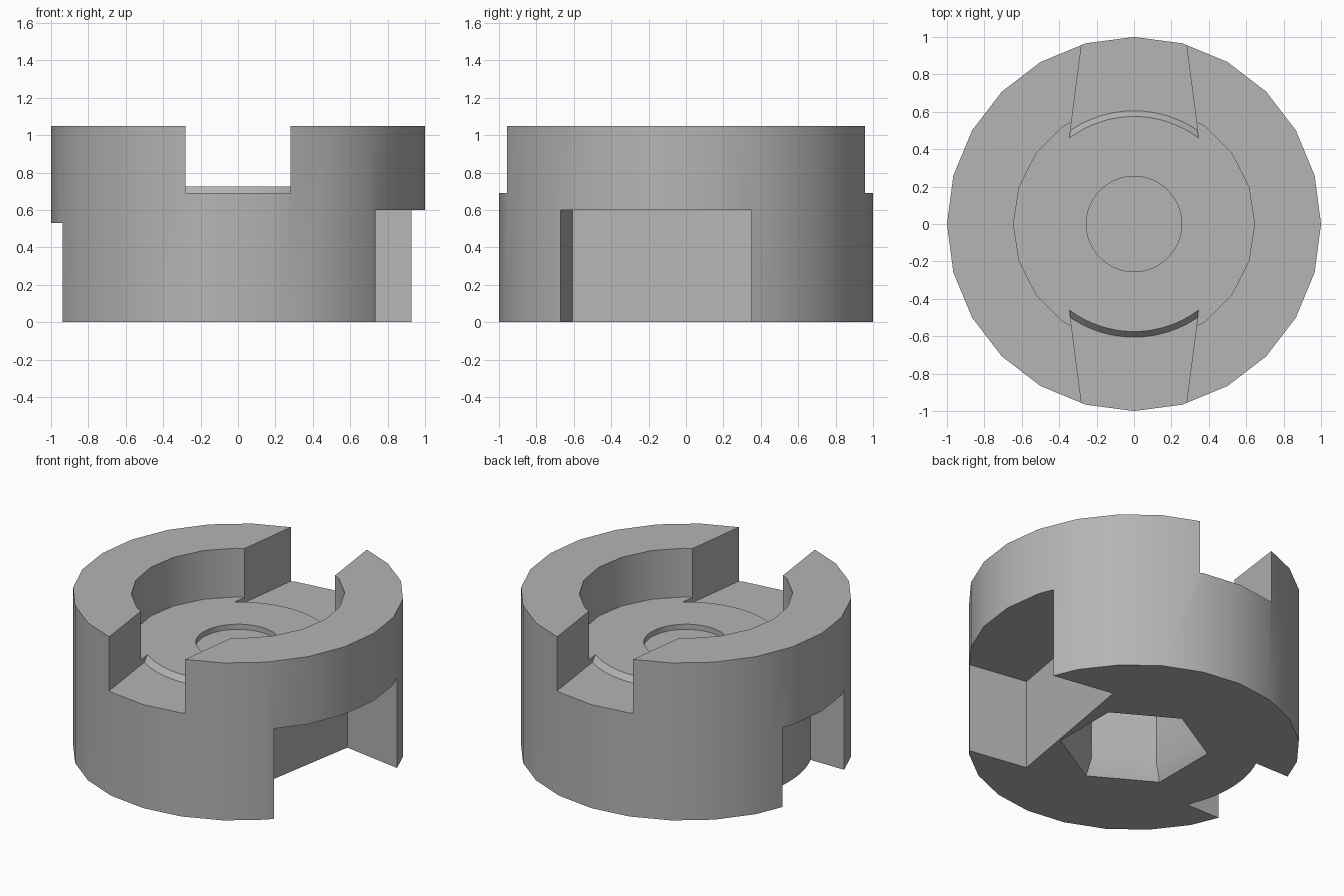
import bpy, bmesh
from math import sin, cos, asin, radians, pi

if "Cube" in bpy.data.objects:
    bpy.data.objects.remove(bpy.data.objects["Cube"], do_unlink=True)

grey = bpy.data.materials.new("plain grey")
grey.use_nodes = True
grey.diffuse_color = (0.46, 0.46, 0.46, 1)
grey.node_tree.nodes["Principled BSDF"].inputs["Base Color"].default_value = grey.diffuse_color


def ring(radius, sides, start=0.0):
    """Regular polygon, counter-clockwise."""
    return [(radius * cos(start + 2 * pi * i / sides),
             radius * sin(start + 2 * pi * i / sides)) for i in range(sides)]


def arc(radius, centre, half, steps=16):
    """Points on a circle from centre - half to centre + half."""
    return [(radius * cos(centre - half + 2 * half * i / steps),
             radius * sin(centre - half + 2 * half * i / steps)) for i in range(steps + 1)]


def loft(name, layers):
    """Closed solid through (height, outline) layers of equal point count."""
    bm = bmesh.new()
    loops = [[bm.verts.new((x, y, z)) for x, y in outline] for z, outline in layers]
    n = len(loops[0])
    bm.faces.new(loops[0][::-1])
    bm.faces.new(loops[-1])
    for low, high in zip(loops, loops[1:]):
        for i in range(n):
            j = (i + 1) % n
            bm.faces.new((low[i], low[j], high[j], high[i]))
    bmesh.ops.recalc_face_normals(bm, faces=bm.faces)
    mesh = bpy.data.meshes.new(name)
    bm.to_mesh(mesh)
    bm.free()
    obj = bpy.data.objects.new(name, mesh)
    bpy.context.collection.objects.link(obj)
    mesh.materials.append(grey)
    return obj


def prism(name, outline, bottom, top):
    return loft(name, [(bottom, outline), (top, outline)])


# Faceted round body
body = prism("body", ring(1, 24), 0, 1.05)

# Upper bore and shallow central recess
cutters = [
    prism("bore_cutter", ring(0.645, 20), 0.725, 1.3),
    prism("centre_recess_cutter", ring(0.255, 48), 0.69, 1.0),
]


# Front and back top slots, narrowing outwards, with a bevelled inner end
def slot_outline(radius, half_width, side):
    points = arc(radius, pi / 2, asin(half_width / radius))
    points += [(-0.262, 1.1), (0.262, 1.1)]
    return [(side * x, side * y) for x, y in points]


for label, side in (("back", 1), ("front", -1)):
    low, high = slot_outline(0.605, 0.34, side), slot_outline(0.575, 0.345, side)
    cutters.append(loft(label + "_slot_cutter", [(0.69, low), (0.725, high), (1.3, high)]))

# Skewed rectangular notch under the left side
skewed = [(0.34, -0.606), (1.327, -0.766), (1.502, 0.256), (0.515, 0.416)]
cutters.append(prism("left_notch_cutter", skewed, -0.2, 0.6))

# Curved-back notch under the right side
curved = arc(0.763, pi, asin(0.325 / 0.763)) + [(-1.2, -0.325), (-1.2, 0.325)]
cutters.append(prism("right_notch_cutter", curved, -0.2, 0.53))

# Hexagonal socket underneath with a flared mouth
mouth, socket = ring(0.45, 6, radians(30)), ring(0.4, 6, radians(30))
cutters.append(loft("hex_socket_cutter",
                    [(-0.1, mouth), (0, mouth), (0.1, socket), (0.5, socket)]))

# Cut everything out of the body
bpy.context.view_layer.objects.active = body
for cutter in cutters:
    cut = body.modifiers.new(cutter.name, "BOOLEAN")
    cut.operation = "DIFFERENCE"
    cut.solver = "EXACT"
    cut.object = cutter
    bpy.ops.object.modifier_apply(modifier=cut.name)
    bpy.data.objects.remove(cutter, do_unlink=True)

# Smooth round walls, crisp edges
for obj in bpy.context.selected_objects:
    obj.select_set(False)
body.select_set(True)
bpy.ops.object.shade_smooth_by_angle(angle=radians(25))
